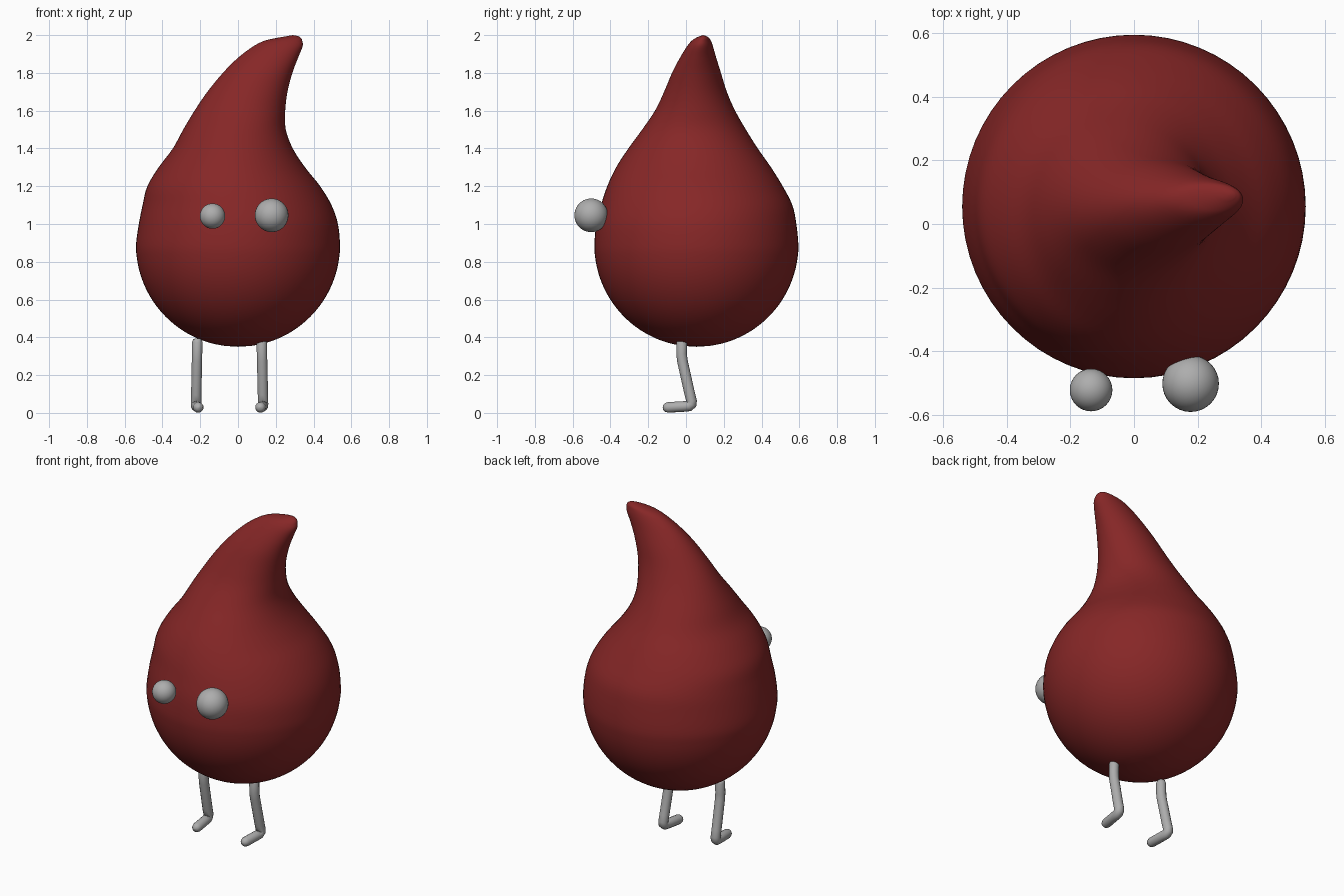
import bpy, bmesh, math
from mathutils import Vector

if "Cube" in bpy.data.objects:
    bpy.data.objects.remove(bpy.data.objects["Cube"])


def material(name, rgb):
    m = bpy.data.materials.new(name)
    m.diffuse_color = (*rgb, 1)
    m.use_nodes = True
    m.node_tree.nodes["Principled BSDF"].inputs["Base Color"].default_value = m.diffuse_color
    return m


RED = material("dark red", (0.24, 0.02, 0.02))
GREY = material("grey", (0.42, 0.42, 0.42))


def add_mesh(name, bm, mat):
    bmesh.ops.recalc_face_normals(bm, faces=bm.faces)
    me = bpy.data.meshes.new(name)
    bm.to_mesh(me)
    bm.free()
    me.materials.append(mat)
    for p in me.polygons:
        p.use_smooth = True
    ob = bpy.data.objects.new(name, me)
    bpy.context.collection.objects.link(ob)
    return ob


def catmull(a, b, c, d, t):
    return [0.5 * (2 * q + (r - p) * t + (2 * p - 5 * q + 4 * r - s) * t * t
                   + (3 * q - p - 3 * r + s) * t ** 3)
            for p, q, r, s in zip(a, b, c, d)]


# Body: round belly, then cross-sections (z, left, right, front, back) to the curled tip
rows = []
for i in range(1, 13):
    a = math.radians(-90 + i * 7.5)
    r = 0.54 * math.cos(a)
    rows.append((0.89 + 0.54 * math.sin(a), -r, r, 0.055 - r, 0.055 + r))
rows += [
    (1.00, -0.525, 0.529, -0.475, 0.584),
    (1.10, -0.505, 0.495, -0.450, 0.563),
    (1.20, -0.480, 0.435, -0.417, 0.512),
    (1.30, -0.420, 0.355, -0.370, 0.450),
    (1.40, -0.345, 0.290, -0.305, 0.380),
    (1.50, -0.290, 0.253, -0.232, 0.317),
    (1.60, -0.230, 0.250, -0.164, 0.260),
    (1.70, -0.162, 0.262, -0.116, 0.216),
    (1.80, -0.080, 0.288, -0.074, 0.185),
    (1.88, 0.000, 0.318, -0.032, 0.160),
    (1.94, 0.080, 0.342, 0.005, 0.143),
    (1.97, 0.140, 0.340, 0.030, 0.132),
    (1.985, 0.205, 0.333, 0.052, 0.122),
    (1.995, 0.262, 0.318, 0.074, 0.108),
]
STEPS, SIDES = 4, 64
fine = []
for i in range(len(rows) - 1):
    quad = [rows[max(i - 1, 0)], rows[i], rows[i + 1], rows[min(i + 2, len(rows) - 1)]]
    fine += [catmull(*quad, k / STEPS) for k in range(STEPS)]
fine.append(rows[-1])

bm = bmesh.new()
rings = []
for z, xl, xr, yf, yb in fine:
    rings.append([bm.verts.new(((xl + xr) / 2 + (xr - xl) / 2 * math.cos(t),
                                (yf + yb) / 2 + (yb - yf) / 2 * math.sin(t), z))
                  for t in (2 * math.pi * k / SIDES for k in range(SIDES))])
for lo, hi in zip(rings, rings[1:]):
    for k in range(SIDES):
        n = (k + 1) % SIDES
        bm.faces.new((lo[k], lo[n], hi[n], hi[k]))
for ring, pole in ((rings[0], (0, 0.055, 0.35)), (rings[-1], (0.29, 0.09, 2.0))):
    p = bm.verts.new(pole)
    for k in range(SIDES):
        bm.faces.new((ring[k], ring[(k + 1) % SIDES], p))
add_mesh("body", bm, RED)

# Eyes: two balls of different size
for name, pos, r in (("left_eye", (-0.135, -0.522, 1.042), 0.067),
                     ("right_eye", (0.178, -0.502, 1.046), 0.089)):
    bm = bmesh.new()
    bmesh.ops.create_uvsphere(bm, u_segments=32, v_segments=20, radius=r)
    bmesh.ops.translate(bm, verts=bm.verts, vec=Vector(pos))
    add_mesh(name, bm, GREY)

# Legs: bent tubes with rounded ends; each point is (y, z, radius factor)
path = [(-0.022, 0.395, 0.3), (-0.022, 0.39, 0.8), (-0.022, 0.375, 1), (-0.023, 0.31, 1),
        (-0.019, 0.275, 1), (0.020, 0.10, 1), (0.030, 0.062, 1), (0.029, 0.046, 1),
        (0.017, 0.036, 1), (-0.010, 0.034, 1), (-0.095, 0.029, 1), (-0.111, 0.029, 0.82),
        (-0.120, 0.029, 0.5), (-0.123, 0.029, 0.05)]
for name, top, heel, toe in (("left_leg", -0.215, -0.222, -0.208),
                             ("right_leg", 0.125, 0.133, 0.116)):
    cu = bpy.data.curves.new(name, 'CURVE')
    cu.dimensions = '3D'
    cu.bevel_depth = 0.028
    cu.bevel_resolution = 5
    cu.use_fill_caps = True
    sp = cu.splines.new('POLY')
    sp.points.add(len(path) - 1)
    for i, (pt, (y, z, r)) in enumerate(zip(sp.points, path)):
        if i < 7:
            x = heel + (top - heel) * (z - 0.05) / 0.34
        else:
            x = heel + (toe - heel) * (0.03 - y) / 0.15
        pt.co = (x, y, z, 1)
        pt.radius = r
    sp.use_smooth = True
    cu.materials.append(GREY)
    ob = bpy.data.objects.new(name, cu)
    bpy.context.collection.objects.link(ob)
    bpy.ops.object.select_all(action='DESELECT')
    ob.select_set(True)
    bpy.context.view_layer.objects.active = ob
    bpy.ops.object.convert(target='MESH')
